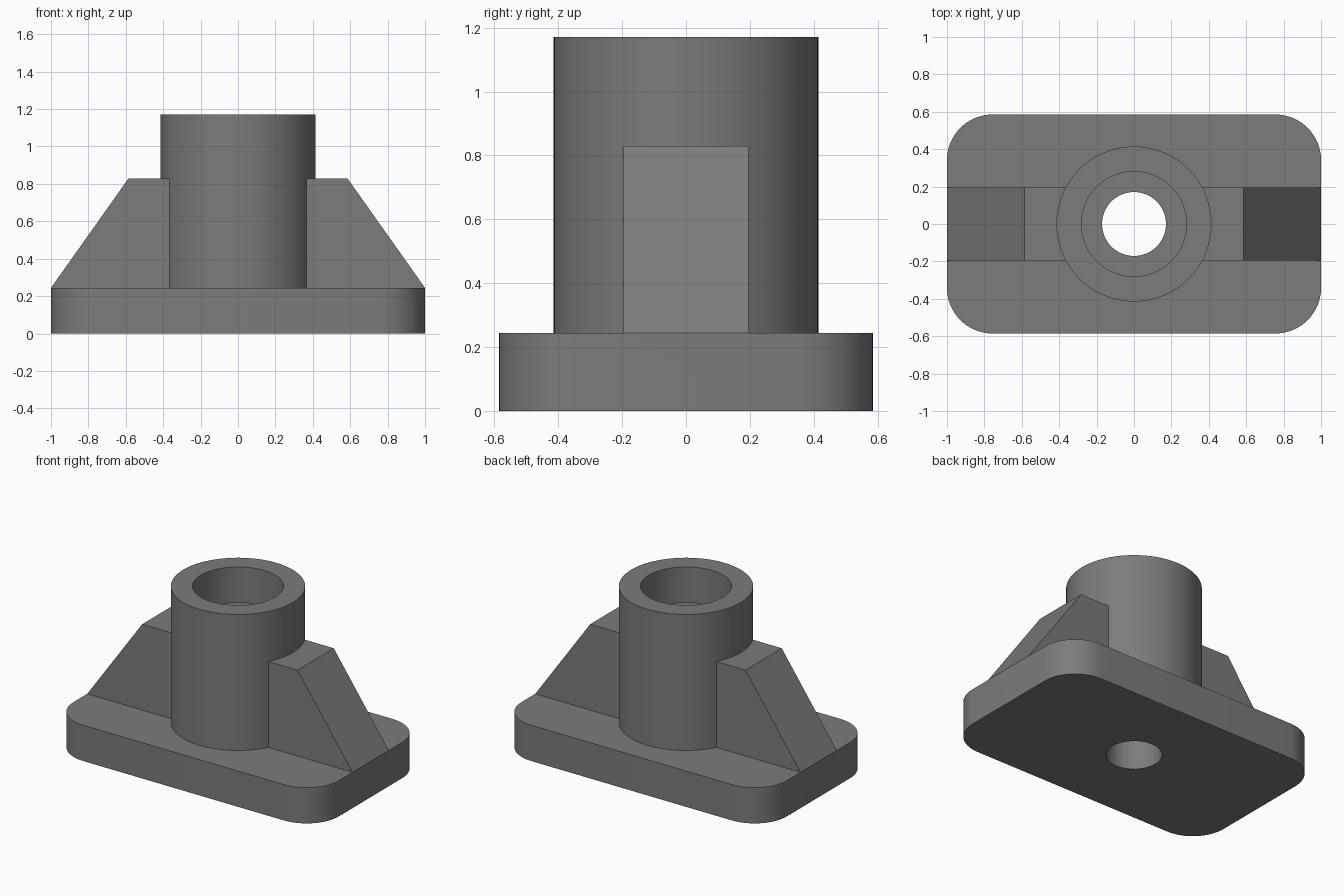
import bpy, bmesh, math
from mathutils import Vector

if "Cube" in bpy.data.objects:
    bpy.data.objects.remove(bpy.data.objects["Cube"])

U = 1 / 41                      # drawing unit: the base is 82 units long
SEGS = 96


def extrude(name, points, direction):
    """Closed solid made by sweeping a planar outline along a vector."""
    bm = bmesh.new()
    face = bm.faces.new([bm.verts.new(Vector(p) * U) for p in points])
    ext = bmesh.ops.extrude_face_region(bm, geom=[face])
    top = [g for g in ext["geom"] if isinstance(g, bmesh.types.BMVert)]
    bmesh.ops.translate(bm, verts=top, vec=Vector(direction) * U)
    # the extrude may keep or drop the start face, so close any opening
    bmesh.ops.holes_fill(bm, edges=[e for e in bm.edges if e.is_boundary])
    bmesh.ops.recalc_face_normals(bm, faces=bm.faces)
    mesh = bpy.data.meshes.new(name)
    bm.to_mesh(mesh)
    bm.free()
    obj = bpy.data.objects.new(name, mesh)
    bpy.context.collection.objects.link(obj)
    return obj


def cylinder(name, radius, z0, z1):
    ring = [(radius * math.cos(2 * math.pi * i / SEGS),
             radius * math.sin(2 * math.pi * i / SEGS), z0) for i in range(SEGS)]
    return extrude(name, ring, (0, 0, z1 - z0))


def combine(target, tool, operation):
    """Apply a boolean and remove the tool object."""
    tool.hide_render = True
    mod = target.modifiers.new(tool.name, 'BOOLEAN')
    mod.operation, mod.solver, mod.object = operation, 'EXACT', tool
    bpy.context.view_layer.objects.active = target
    bpy.ops.object.modifier_apply(modifier=mod.name)
    bpy.data.objects.remove(tool, do_unlink=True)


# Base plate with rounded vertical corners
outline = []
for k, (sx, sy) in enumerate([(1, 1), (-1, 1), (-1, -1), (1, -1)]):
    for i in range(17):
        a = math.pi / 2 * (k + i / 16)
        outline.append((sx * 31 + 10 * math.cos(a), sy * 14 + 10 * math.sin(a), 0))
bracket = extrude("flanged_socket", outline, (0, 0, 10))

# Upright boss, sunk into the base so the union is clean
combine(bracket, cylinder("boss", 17, 5, 48), 'UNION')

# Sloped ribs on both sides
for s in (1, -1):
    profile = [(13, 5), (37, 5), (41, 10), (24, 34), (13, 34)]
    rib = extrude("rib", [(s * x, -8, z) for x, z in profile], (0, 16, 0))
    combine(bracket, rib, 'UNION')

# Through hole and wider counterbore at the top
combine(bracket, cylinder("through_hole", 7, -5, 55), 'DIFFERENCE')
combine(bracket, cylinder("counterbore", 11.5, 38, 55), 'DIFFERENCE')

# Dark grey metal
metal = bpy.data.materials.new("dark_grey_metal")
metal.diffuse_color = (0.2, 0.2, 0.2, 1)
metal.use_nodes = True
metal.node_tree.nodes["Principled BSDF"].inputs["Base Color"].default_value = metal.diffuse_color
bracket.data.materials.clear()
bracket.data.materials.append(metal)

# Smooth round walls, crisp edges
bpy.ops.object.select_all(action='DESELECT')
bracket.select_set(True)
bpy.context.view_layer.objects.active = bracket
bpy.ops.object.shade_smooth_by_angle(angle=math.radians(25))
